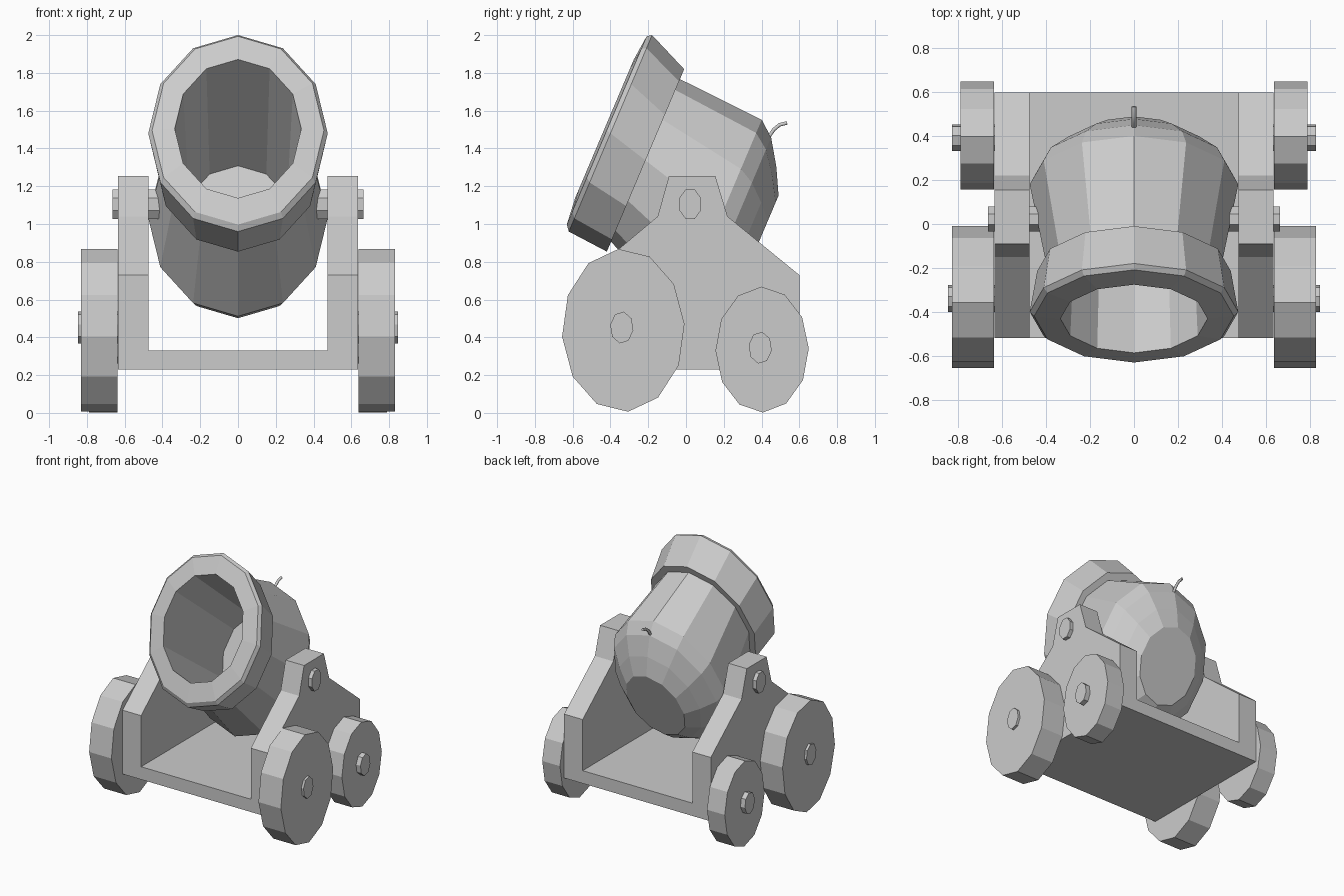
import bpy, bmesh
from math import sin, cos, pi, radians
from mathutils import Vector

if "Cube" in bpy.data.objects:
    bpy.data.objects.remove(bpy.data.objects["Cube"])


def finish(name, bm):
    bmesh.ops.recalc_face_normals(bm, faces=bm.faces)
    mesh = bpy.data.meshes.new(name)
    bm.to_mesh(mesh)
    bm.free()
    ob = bpy.data.objects.new(name, mesh)
    bpy.context.collection.objects.link(ob)
    return ob


def loft(name, rings, sides, u, v, rot=0.0):
    """Skin a list of (centre, radius) rings spanned by u and v; cap both ends."""
    bm = bmesh.new()
    loops = []
    for c, r in rings:
        loops.append([bm.verts.new(Vector(c) + r * (sin(a) * u + cos(a) * v))
                      for a in (2 * pi * i / sides + rot for i in range(sides))])
    for a, b in zip(loops, loops[1:]):
        for i in range(sides):
            j = (i + 1) % sides
            bm.faces.new((a[i], a[j], b[j], b[i]))
    bm.faces.new(loops[0])
    bm.faces.new(loops[-1])
    return finish(name, bm)


def disc(name, x0, x1, y, z, ry, rz, sides, rot=0.0):
    """Upright oval cylinder along x."""
    return loft(name, [((x0, y, z), 1), ((x1, y, z), 1)], sides,
                Vector((0, ry, 0)), Vector((0, 0, rz)), radians(rot))


def plate(name, outline, x0, x1):
    """Extrude a y-z outline from x0 to x1."""
    bm = bmesh.new()
    f = bm.faces.new([bm.verts.new((x0, y, z)) for y, z in outline])
    ext = bmesh.ops.extrude_face_region(bm, geom=[f])
    bmesh.ops.translate(bm, vec=(x1 - x0, 0, 0),
                        verts=[g for g in ext["geom"] if isinstance(g, bmesh.types.BMVert)])
    return finish(name, bm)


# Barrel: (distance along tilted axis, radius), from bore floor out and back to breech
profile = [(0.82, 0.30), (-0.04, 0.335), (-0.025, 0.455), (0.0, 0.475), (0.235, 0.441),
           (0.235, 0.393), (0.735, 0.475), (0.82, 0.437), (0.91, 0.344), (0.982, 0.246)]
rings = [((0, -0.40 + 0.79 * t, 1.48 - 0.61 * t), r) for t, r in profile]
loft("barrel", rings, 12, Vector((1, 0, 0)), Vector((0, 0.464, 1.095)))

# Fuse
curve = bpy.data.curves.new("fuse", "CURVE")
curve.dimensions = "3D"
curve.bevel_depth = 0.011
curve.bevel_resolution = 1
curve.use_fill_caps = True
path = [(0.43, 1.45), (0.465, 1.50), (0.495, 1.525), (0.535, 1.535)]
spline = curve.splines.new("POLY")
spline.points.add(len(path) - 1)
for p, (y, z) in zip(spline.points, path):
    p.co = (0, y, z, 1)
bpy.context.collection.objects.link(bpy.data.objects.new("fuse", curve))

# Carriage floor
plate("carriage_floor", [(-0.52, 0.23), (0.60, 0.23), (0.60, 0.33), (-0.52, 0.33)], -0.475, 0.475)

# Carriage cheeks, trunnions, wheels and hubs on both sides
cheek = [(-0.52, 0.23), (0.60, 0.23), (0.60, 0.73), (0.22, 1.04), (0.155, 1.255),
         (-0.09, 1.255), (-0.15, 1.04), (-0.52, 0.73)]
for side, s in (("left", -1), ("right", 1)):
    plate("cheek_" + side, cheek, s * 0.475, s * 0.635)
    disc("trunnion_" + side, s * 0.40, s * 0.665, 0.022, 1.105, 0.062, 0.085, 8, 22.5)
    disc("front_wheel_" + side, s * 0.637, s * 0.83, -0.332, 0.437, 0.325, 0.432, 12, -4.5)
    disc("front_hub_" + side, s * 0.60, s * 0.848, -0.34, 0.452, 0.062, 0.085, 8, 10)
    disc("rear_wheel_" + side, s * 0.637, s * 0.79, 0.403, 0.335, 0.247, 0.333, 12, -1)
    disc("rear_hub_" + side, s * 0.60, s * 0.828, 0.393, 0.345, 0.062, 0.085, 8, 10)
